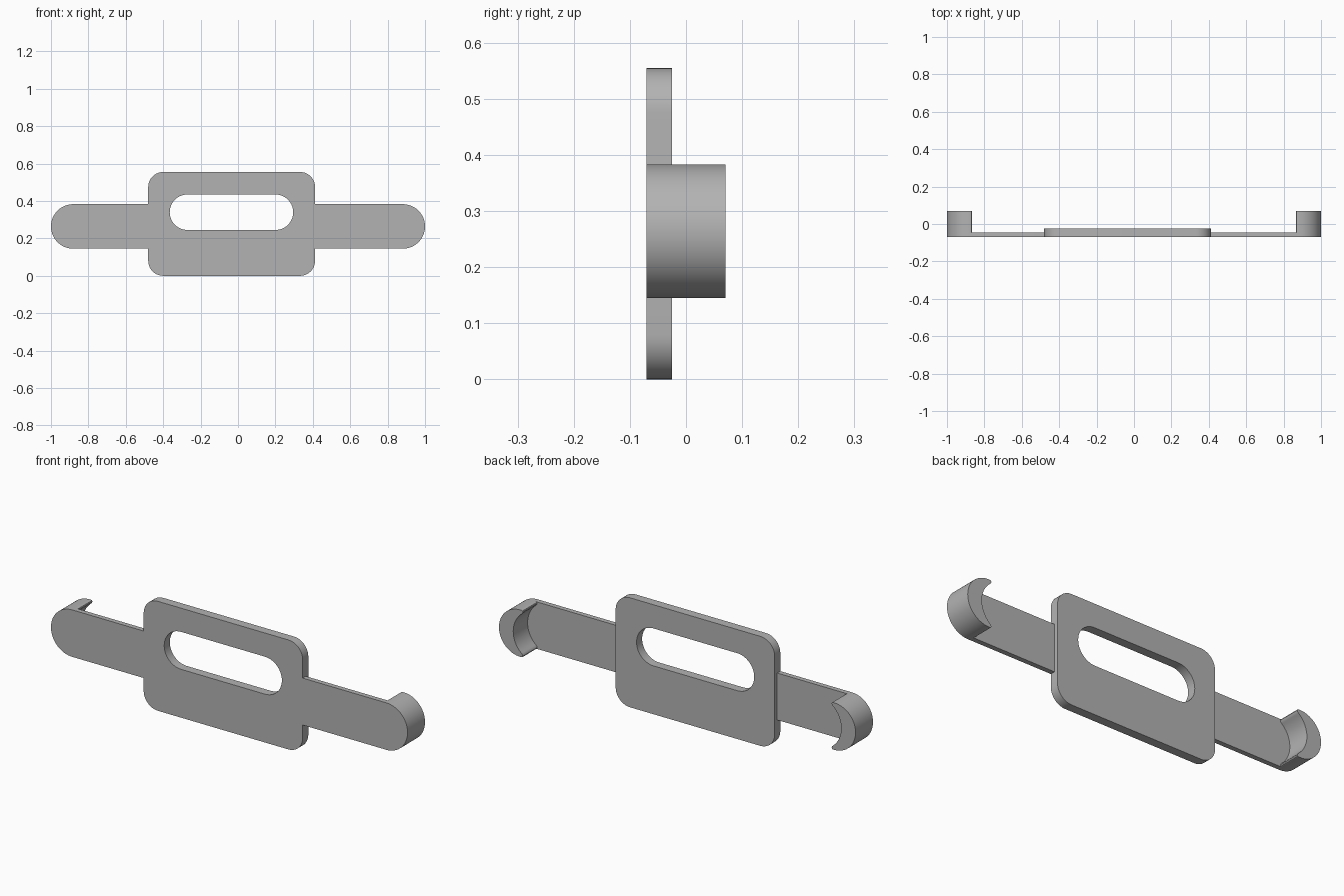
import bpy
import bmesh
from math import cos, sin, radians

cube = bpy.data.objects.get("Cube")
if cube:
    bpy.data.objects.remove(cube, do_unlink=True)

grey = bpy.data.materials.new("plain grey")
grey.use_nodes = True
colour = (0.45, 0.45, 0.45, 1)
grey.diffuse_color = colour
grey.node_tree.nodes["Principled BSDF"].inputs["Base Color"].default_value = colour

FRONT, ARM_BACK, PLATE_BACK, HOOK_BACK = -0.07, -0.045, -0.025, 0.07
MID_Z, END_R = 0.264, 0.119
END_X = 1 - END_R


def arc(cx, cz, r, start, end, steps):
    """Points (x, z) on a circular arc, angles in degrees."""
    angles = [radians(start + (end - start) * i / steps) for i in range(steps + 1)]
    return [(cx + r * cos(a), cz + r * sin(a)) for a in angles]


def rounded_rect(x0, x1, z0, z1, r, steps):
    corners = [(x1 - r, z1 - r), (x0 + r, z1 - r), (x0 + r, z0 + r), (x1 - r, z0 + r)]
    points = []
    for i, (cx, cz) in enumerate(corners):
        points += arc(cx, cz, r, 90 * i, 90 * i + 90, steps)
    return points


def extrude_profile(name, loops, y0, y1):
    """Fill the outline (further loops are holes) and extrude it from y0 to y1."""
    bm = bmesh.new()
    for loop in loops:
        verts = [bm.verts.new((x, y0, z)) for x, z in loop]
        for a, b in zip(verts, verts[1:] + verts[:1]):
            bm.edges.new((a, b))
    bmesh.ops.remove_doubles(bm, verts=bm.verts[:], dist=0.0005)
    bmesh.ops.triangle_fill(bm, edges=bm.edges[:], use_beauty=True)
    result = bmesh.ops.extrude_face_region(bm, geom=bm.faces[:], use_keep_orig=True)
    moved = [v for v in result["geom"] if isinstance(v, bmesh.types.BMVert)]
    bmesh.ops.translate(bm, verts=moved, vec=(0, y1 - y0, 0))
    bmesh.ops.recalc_face_normals(bm, faces=bm.faces[:])
    mesh = bpy.data.meshes.new(name)
    bm.to_mesh(mesh)
    bm.free()
    mesh.materials.append(grey)
    obj = bpy.data.objects.new(name, mesh)
    bpy.context.collection.objects.link(obj)
    bpy.ops.object.select_all(action="DESELECT")
    obj.select_set(True)
    bpy.context.view_layer.objects.active = obj
    bpy.ops.object.shade_smooth_by_angle(angle=radians(30))
    return obj


# Central plate with a long rounded slot
plate = rounded_rect(-0.48, 0.412, 0, 0.555, 0.08, 10)
slot = rounded_rect(-0.365, 0.295, 0.245, 0.435, 0.0949, 14)
extrude_profile("slotted_plate", [plate, slot], FRONT, PLATE_BACK)

# Thin arms with round ends, each carrying a crescent hook on its back
for side, sign, root in (("left", 1, 0.412), ("right", -1, 0.48)):
    arm = [(root, MID_Z - END_R)] + arc(END_X, MID_Z, END_R, -90, 90, 32)
    arm.append((root, MID_Z + END_R))
    tip = [(0.873, END_R), (0.868, 0.117), (0.866, 0.112), (0.868, 0.105)]
    hook = arc(END_X, MID_Z, END_R, -90, 90, 32)
    hook += [(x, MID_Z + z) for x, z in tip]
    hook += arc(0.79, MID_Z, 0.13, 50, -50, 20)
    hook += [(x, MID_Z - z) for x, z in reversed(tip)]
    for part, outline, y0, y1 in (("arm", arm, FRONT, ARM_BACK),
                                  ("hook", hook, ARM_BACK, HOOK_BACK)):
        extrude_profile(f"{side}_{part}", [[(sign * x, z) for x, z in outline]], y0, y1)
